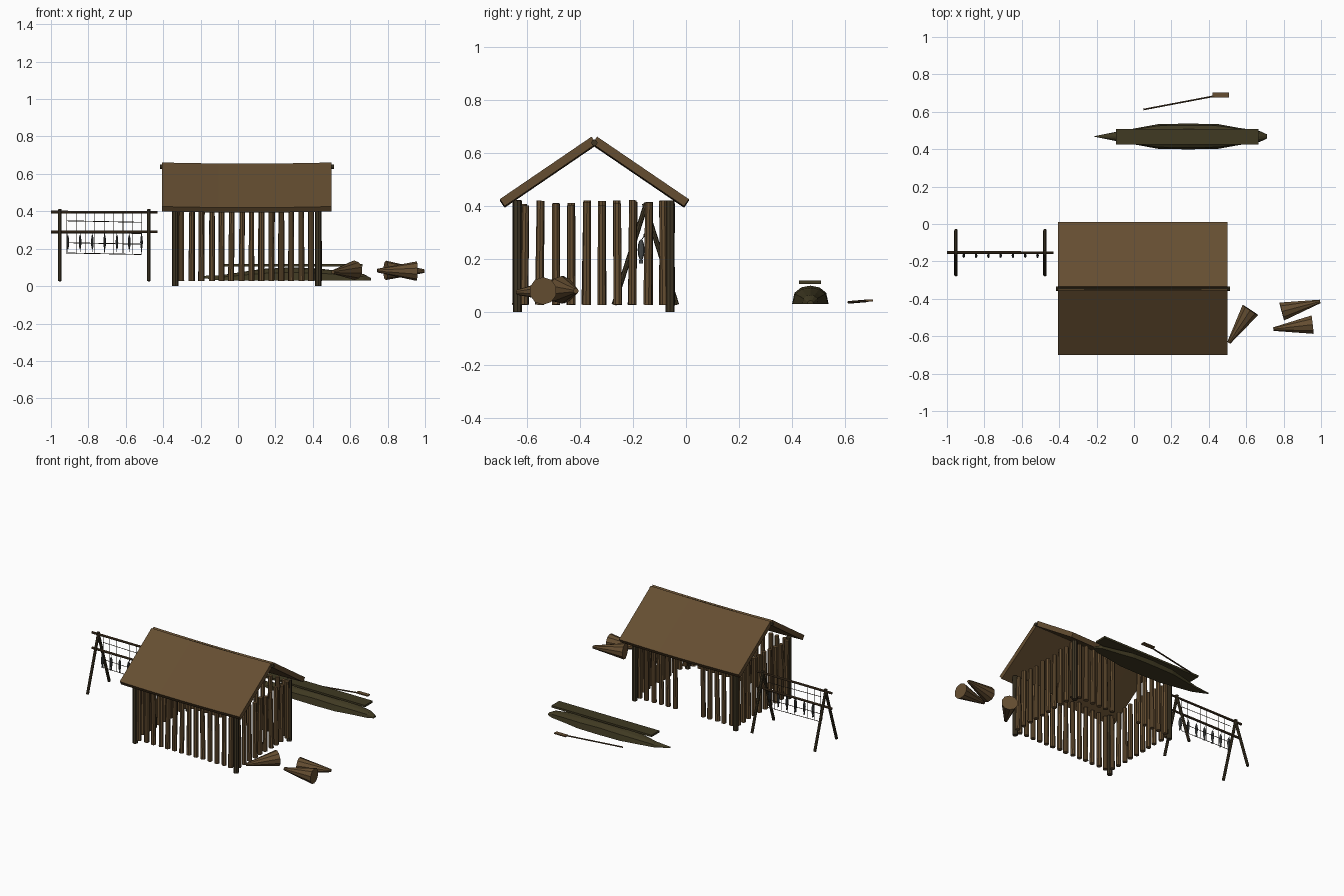
import bpy, bmesh, math, random
from mathutils import Vector, Matrix

random.seed(4)
if "Cube" in bpy.data.objects:
    bpy.data.objects.remove(bpy.data.objects["Cube"])


def material(name, r, g, b):
    m = bpy.data.materials.new(name)
    m.use_nodes = True
    m.diffuse_color = (r, g, b, 1)
    m.node_tree.nodes["Principled BSDF"].inputs["Base Color"].default_value = (r, g, b, 1)
    return m


BROWN = material("warm wood", 0.13, 0.076, 0.031)
DARK = material("dark wood", 0.05, 0.037, 0.018)
OLIVE = material("mossy wood", 0.05, 0.041, 0.016)
POLE = material("pole wood", 0.075, 0.044, 0.02)
CORD = material("cord", 0.035, 0.027, 0.018)
FISH = material("grey fish", 0.06, 0.065, 0.065)


def finish(bm, name, mat):
    bmesh.ops.recalc_face_normals(bm, faces=bm.faces)
    mesh = bpy.data.meshes.new(name)
    bm.to_mesh(mesh)
    bm.free()
    mesh.materials.append(mat)
    obj = bpy.data.objects.new(name, mesh)
    bpy.context.collection.objects.link(obj)
    return obj


def rod(bm, a, b, r1, r2=None, sides=8):
    """Tapered rod from point a to point b."""
    a, b = Vector(a), Vector(b)
    d = b - a
    m = Matrix.Translation((a + b) / 2) @ d.to_track_quat('Z', 'Y').to_matrix().to_4x4()
    bmesh.ops.create_cone(bm, cap_ends=True, segments=sides, radius1=r1,
                          radius2=r1 if r2 is None else r2, depth=d.length, matrix=m)


def box(bm, center, size, rot=Matrix()):
    m = Matrix.Translation(center) @ rot @ Matrix.Diagonal((*size, 1))
    return bmesh.ops.create_cube(bm, size=1, matrix=m)


# Hut: corner posts
X0, X1, Y0, Y1 = -0.335, 0.43, -0.635, -0.06
bm = bmesh.new()
for x in (X0, X1):
    for y in (Y0, Y1):
        rod(bm, (x, y, 0), (x, y, 0.42), 0.017)
finish(bm, "corner_posts", DARK)


# Hut: palisade walls
def wall_post(bm, x, y):
    j = lambda s: random.uniform(-s, s)
    rod(bm, (x + j(.003), y + j(.003), 0.028), (x + j(.004), y + j(.004), 0.412 + j(.01)),
        0.0165, 0.0145)


for name, y, door in (("front_wall", Y0, False), ("back_wall", Y1, True)):
    bm = bmesh.new()
    for i in range(14):
        x = -0.302 + i * 0.0535
        if not (door and -0.05 < x < 0.10):
            wall_post(bm, x, y)
    finish(bm, name, BROWN)

for name, x in (("right_wall", X0), ("left_wall", X1)):
    bm = bmesh.new()
    for i in range(10):
        wall_post(bm, x, -0.608 + i * 0.0582)
    finish(bm, name, BROWN)

# Hut: two sagging roof slabs and the ridge pole
RIDGE = -0.345
angle = math.atan2(0.235, 0.345)
for name, side in (("front_roof", -1), ("back_roof", 1)):
    bm = bmesh.new()
    box(bm, (0.047, RIDGE + side * 0.174, 0.53), (0.908, 0.418, 0.032),
        Matrix.Rotation(-side * angle, 4, 'X'))
    along = [e for e in bm.edges if abs(e.verts[0].co.x - e.verts[1].co.x) > 0.5]
    bmesh.ops.subdivide_edges(bm, edges=along, cuts=5, use_grid_fill=True)
    for v in bm.verts:
        v.co.z -= 0.006 * (1 - ((v.co.x - 0.047) / 0.454) ** 2)
    finish(bm, name, BROWN)
bm = bmesh.new()
rod(bm, (-0.417, RIDGE, 0.638), (0.512, RIDGE, 0.638), 0.012)
finish(bm, "ridge_pole", DARK)

# Drying rack: leaning legs and cross bars
RY = -0.153
bm = bmesh.new()
for x in (-0.952, -0.476):
    for s in (-1, 1):
        rod(bm, (x, RY + s * 0.118, 0.028), (x, RY - s * 0.004, 0.41), 0.0095)
finish(bm, "rack_legs", DARK)
bm = bmesh.new()
for z in (0.395, 0.29):
    rod(bm, (-1.0, RY, z), (-0.43, RY, z), 0.008, 0.007)
finish(bm, "rack_bars", POLE)

# Drying rack: net
bm = bmesh.new()
for i in range(9):
    x = -0.915 + i * 0.05
    rod(bm, (x, RY, 0.17 + random.uniform(0, 0.008)), (x, RY, 0.392), 0.0016, sides=4)
for z in (0.345, 0.285, 0.228, 0.173):
    rod(bm, (-0.915, RY, z + 0.004), (-0.515, RY, z - 0.004), 0.0022, sides=4)
finish(bm, "rack_net", CORD)

# Drying rack: hanging fish with tail fins
bm = bmesh.new()
for i in range(7):
    p = Vector((-0.91 + i * 0.0657, RY - 0.016, 0.235))
    m = Matrix.Translation(p) @ Matrix.Diagonal((0.007, 0.013, 0.04, 1))
    bmesh.ops.create_uvsphere(bm, u_segments=8, v_segments=6, radius=1, matrix=m)
    box(bm, p - Vector((0, 0, 0.045)), (0.003, 0.016, 0.014))
    rod(bm, p + Vector((0, 0, 0.035)), p + Vector((0, 0.014, 0.055)), 0.0015, sides=4)
finish(bm, "hanging_fish", FISH)

# Overturned canoe: domed sections joined along its length (x, half width, height)
stations = [(-0.21, .002, .008), (-0.095, .025, .028), (0.13, .066, .062), (0.29, .069, .07),
            (0.45, .066, .062), (0.56, .046, .048), (0.67, .03, .035), (0.71, .012, .014)]
bm = bmesh.new()
rings = []
for x, w, h in stations:
    z = 0.046 if x < -0.2 else 0.03
    rings.append([bm.verts.new((x, 0.468 - w * math.cos(t * math.pi / 6),
                                z + h * math.sin(t * math.pi / 6) ** 0.7)) for t in range(7)])
for a, b in zip(rings, rings[1:]):
    for i in range(7):
        k = (i + 1) % 7
        bm.faces.new((a[i], a[k], b[k], b[i]))
bm.faces.new(rings[0])
bm.faces.new(rings[-1])
finish(bm, "canoe_hull", OLIVE)
bm = bmesh.new()
box(bm, (0.285, 0.467, 0.112), (0.76, 0.084, 0.013))
finish(bm, "canoe_plank", OLIVE)

# Paddle
bm = bmesh.new()
rod(bm, (0.05, 0.612, 0.037), (0.43, 0.684, 0.043), 0.005, sides=6)
finish(bm, "paddle_handle", POLE)
bm = bmesh.new()
box(bm, (0.465, 0.69, 0.044), (0.088, 0.028, 0.007))
finish(bm, "paddle_blade", BROWN)

# Fish trap baskets: wide end, then tip
baskets = [((0.622, -0.46, 0.085), (0.507, -0.635, 0.075)),
           ((0.79, -0.468, 0.084), (0.995, -0.414, 0.08)),
           ((0.955, -0.538, 0.08), (0.745, -0.562, 0.083))]
for i, (wide, tip) in enumerate(baskets):
    bm = bmesh.new()
    rod(bm, wide, tip, 0.052, 0.01, sides=10)
    finish(bm, "basket_%d" % (i + 1), BROWN)
